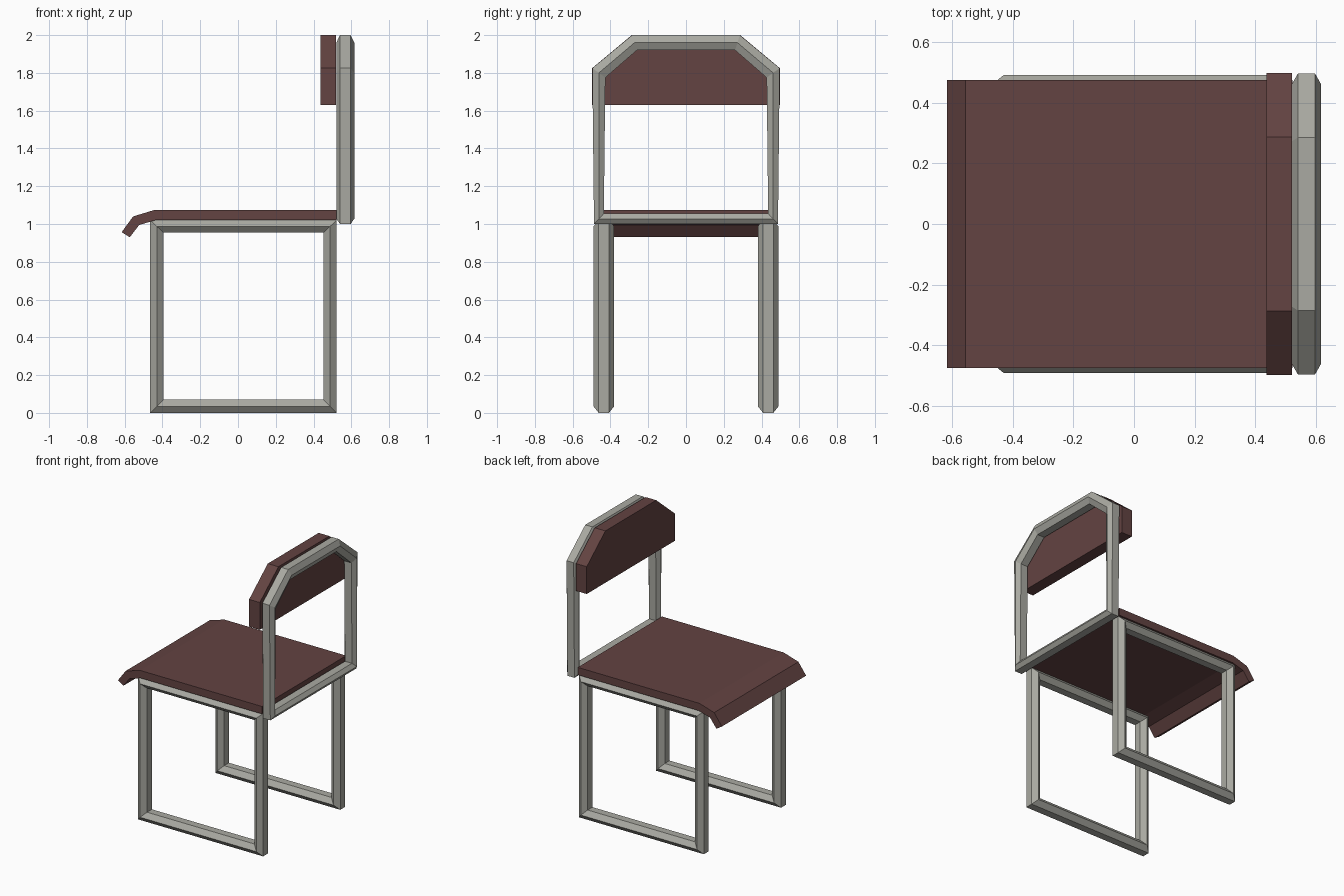
import bpy, bmesh

if "Cube" in bpy.data.objects:
    bpy.data.objects.remove(bpy.data.objects["Cube"])


def material(name, rgb):
    m = bpy.data.materials.new(name)
    m.diffuse_color = (*rgb, 1)
    m.use_nodes = True
    m.node_tree.nodes["Principled BSDF"].inputs["Base Color"].default_value = m.diffuse_color
    return m


METAL = material("grey metal", (0.40, 0.40, 0.36))
BROWN = material("brown upholstery", (0.125, 0.056, 0.054))


def finish(bm, name, mat):
    bmesh.ops.recalc_face_normals(bm, faces=bm.faces)
    me = bpy.data.meshes.new(name)
    bm.to_mesh(me)
    bm.free()
    me.materials.append(mat)
    ob = bpy.data.objects.new(name, me)
    bpy.context.collection.objects.link(ob)
    return ob


def hex_frame(name, outer, inner, flat, ridge, place):
    """Closed hexagonal tube between an outer and an inner loop; place(u, v, depth) -> xyz."""
    bm = bmesh.new()
    rings = []
    for (ou, ov), (iu, iv) in zip(outer, inner):
        mu, mv = (ou + iu) / 2, (ov + iv) / 2
        section = [(mu, mv, ridge), (ou, ov, flat), (ou, ov, -flat),
                   (mu, mv, -ridge), (iu, iv, -flat), (iu, iv, flat)]
        rings.append([bm.verts.new(place(*p)) for p in section])
    for i, a in enumerate(rings):
        b = rings[(i + 1) % len(rings)]
        for k in range(6):
            n = (k + 1) % 6
            bm.faces.new((a[k], a[n], b[n], b[k]))
    return finish(bm, name, METAL)


def extrude_profile(name, points, lo, hi, place):
    """Solid made by extruding a 2D profile from depth lo to hi."""
    bm = bmesh.new()
    a = [bm.verts.new(place(u, v, lo)) for u, v in points]
    b = [bm.verts.new(place(u, v, hi)) for u, v in points]
    bm.faces.new(a)
    bm.faces.new(b[::-1])
    for i in range(len(a)):
        j = (i + 1) % len(a)
        bm.faces.new((a[i], a[j], b[j], b[i]))
    return finish(bm, name, BROWN)


# Two rectangular side frames forming the legs
leg_outer = [(-0.465, 0), (0.522, 0), (0.522, 1.02), (-0.465, 1.02)]
leg_inner = [(-0.395, 0.07), (0.453, 0.07), (0.453, 0.955), (-0.395, 0.955)]
for side, name in ((-1, "front_leg_frame"), (1, "rear_leg_frame")):
    hex_frame(name, leg_outer, leg_inner, 0.027, 0.055,
              lambda u, v, d, s=side: (u, s * 0.435 + d, v))

# Back frame with clipped upper corners
back_outer = [(-0.487, 1.0), (0.487, 1.0), (0.496, 1.825),
              (0.285, 2.0), (-0.285, 2.0), (-0.496, 1.825)]
back_inner = [(-0.435, 1.055), (0.435, 1.055), (0.427, 1.775),
              (0.26, 1.92), (-0.26, 1.92), (-0.427, 1.775)]
hex_frame("back_frame", back_outer, back_inner, 0.028, 0.0475,
          lambda u, v, d: (0.568 + d, u, v))

# Backrest pad
pad = [(-0.497, 1.63), (0.497, 1.63), (0.497, 1.825),
       (0.287, 2.0), (-0.287, 2.0), (-0.497, 1.825)]
extrude_profile("backrest_pad", pad, 0.436, 0.52, lambda u, v, d: (d, u, v))

# Seat with a drooping leading edge
seat = [(0.522, 1.075), (-0.44, 1.075), (-0.555, 1.04), (-0.616, 0.957),
        (-0.573, 0.93), (-0.523, 0.995), (-0.435, 1.021), (0.522, 1.021)]
extrude_profile("seat", seat, -0.475, 0.475, lambda u, v, d: (u, d, v))
